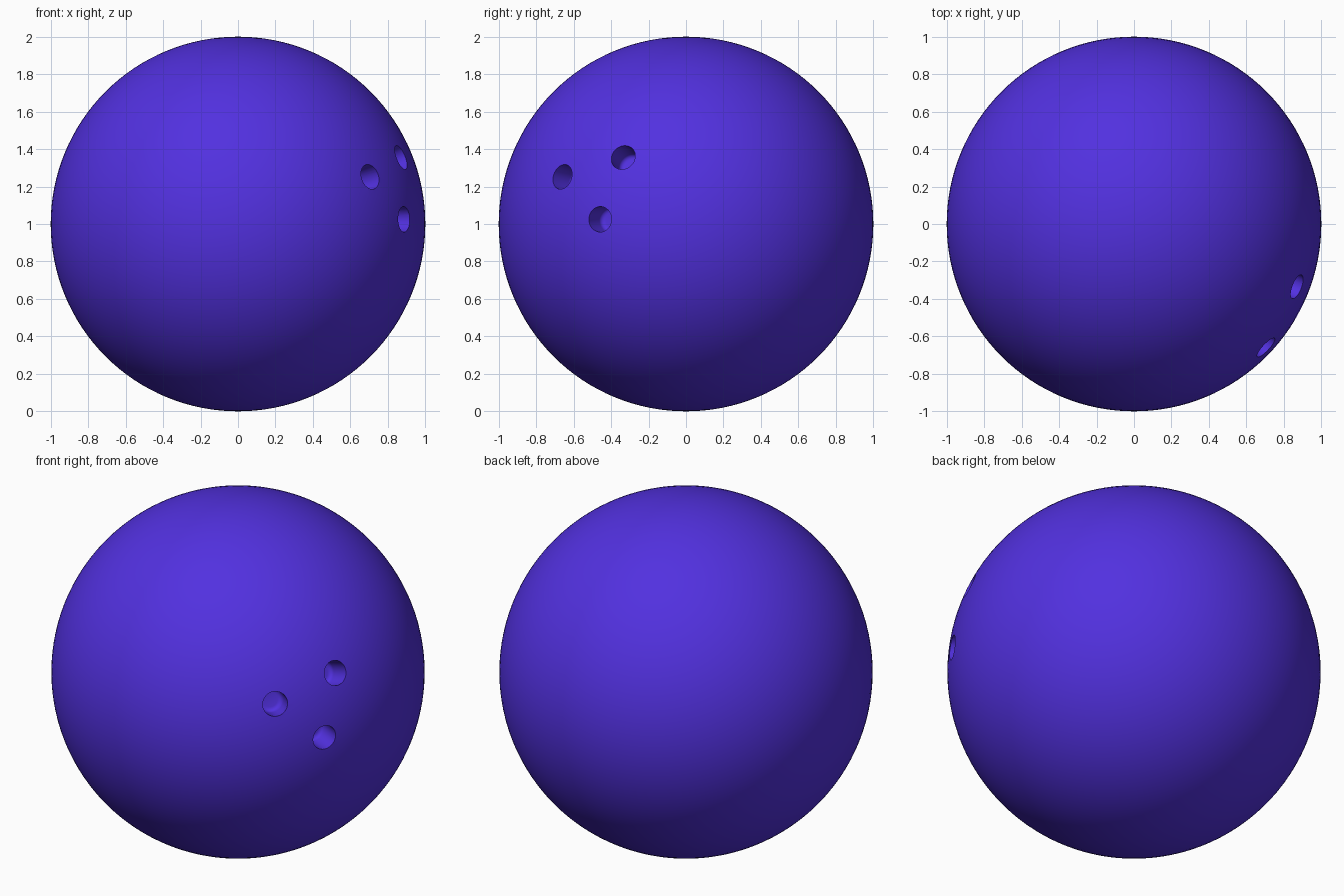
import bpy
from mathutils import Vector

if "Cube" in bpy.data.objects:
    bpy.data.objects.remove(bpy.data.objects["Cube"])

CENTRE = Vector((0, 0, 1))
HOLE_RADIUS, HOLE_DEPTH = 0.068, 0.15

violet = bpy.data.materials.new("violet")
violet.diffuse_color = (0.084, 0.030, 0.74, 1)
violet.use_nodes = True
violet.node_tree.nodes["Principled BSDF"].inputs["Base Color"].default_value = violet.diffuse_color

# Ball body
bpy.ops.mesh.primitive_uv_sphere_add(segments=128, ring_count=64, radius=1, location=CENTRE)
ball = bpy.context.object
ball.name = "ball"
ball.data.materials.append(violet)

# Finger holes, bored radially with softly rounded bottoms
directions = [(0.70, -0.655, 0.25), (0.87, -0.335, 0.355), (0.88, -0.455, 0.025)]
cutters = []
for d in directions:
    axis = Vector(d).normalized()
    bpy.ops.mesh.primitive_cylinder_add(
        vertices=32, radius=HOLE_RADIUS, depth=2 * HOLE_DEPTH,
        location=CENTRE + axis, rotation=axis.to_track_quat('Z', 'Y').to_euler())
    cutter = bpy.context.object
    cutter.name = "finger_hole_cutter"
    cutter.hide_render = True
    cutter.data.materials.append(violet)
    bevel = cutter.modifiers.new("round_bottom", 'BEVEL')
    bevel.width, bevel.segments = 0.025, 4
    cut = ball.modifiers.new("finger_hole", 'BOOLEAN')
    cut.operation, cut.solver, cut.object = 'DIFFERENCE', 'EXACT', cutter
    cutters.append(cutter)

# Bake the holes, then smooth the surface with crisp rims
bpy.ops.object.select_all(action='DESELECT')
ball.select_set(True)
bpy.context.view_layer.objects.active = ball
for m in list(ball.modifiers):
    bpy.ops.object.modifier_apply(modifier=m.name)
for c in cutters:
    bpy.data.objects.remove(c)
bpy.ops.object.shade_smooth_by_angle(angle=0.7)
